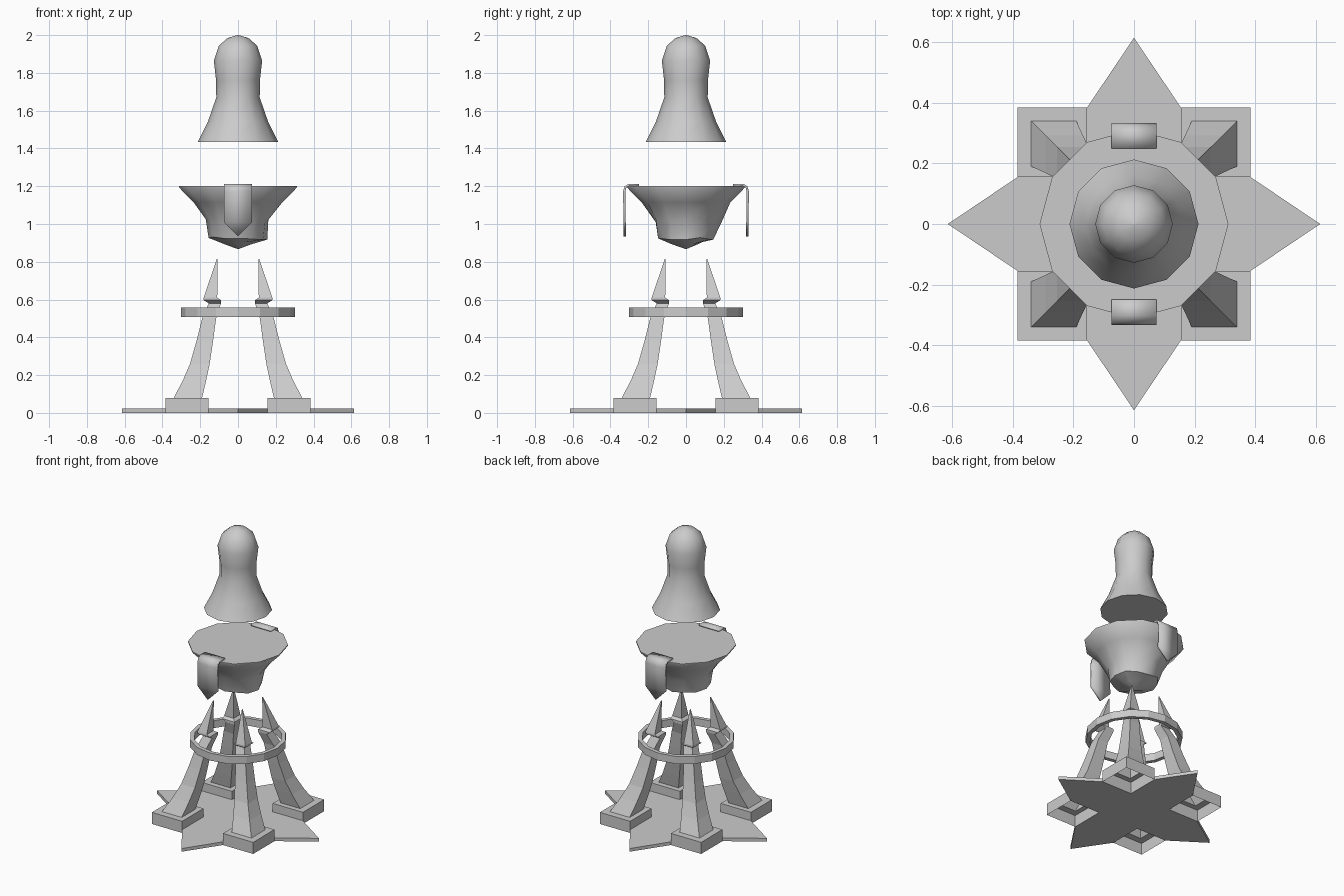
import bpy, math, random
from math import sin, cos, pi

if "Cube" in bpy.data.objects:
    bpy.data.objects.remove(bpy.data.objects["Cube"])

random.seed(4)


def make(name, verts, faces, smooth=None):
    me = bpy.data.meshes.new(name)
    me.from_pydata(verts, [], faces)
    me.update()
    ob = bpy.data.objects.new(name, me)
    bpy.context.scene.collection.objects.link(ob)
    if smooth:
        bpy.ops.object.select_all(action='DESELECT')
        ob.select_set(True)
        bpy.context.view_layer.objects.active = ob
        bpy.ops.object.shade_smooth_by_angle(angle=math.radians(smooth))
    return ob


def prism(name, outline, z0, z1):
    n = len(outline)
    v = [(x, y, z) for z in (z0, z1) for x, y in outline]
    f = [tuple(range(n))[::-1], tuple(range(n, 2 * n))]
    f += [(i, (i + 1) % n, n + (i + 1) % n, n + i) for i in range(n)]
    return make(name, v, f)


def lathe(name, profile, n, smooth, lump=0.0, closed_loop=False):
    """Spin a (radius, z) profile listed from bottom to top."""
    v, f = [], []
    for k, (r, z) in enumerate(profile):
        for i in range(n):
            a = 2 * pi * i / n
            free = lump and 0 < k < 4
            rr = r * (1 + (random.uniform(-lump, lump) if free else 0))
            zz = z + (random.uniform(-.1, .1) * lump if free else 0)
            v.append((rr * cos(a), rr * sin(a), zz))
    m = len(profile)
    for k in range(m if closed_loop else m - 1):
        for i in range(n):
            j, k2 = (i + 1) % n, (k + 1) % m
            f.append((k * n + i, k * n + j, k2 * n + j, k2 * n + i))
    if not closed_loop:
        f.append(tuple(range(n))[::-1])
        f.append(tuple(range((m - 1) * n, m * n)))
    return make(name, v, f, smooth)


# Four-armed pointed base plate
star = []
for q in range(4):
    c, s = round(cos(q * pi / 2)), round(sin(q * pi / 2))
    for x, y in ((.385, -.155), (.615, 0), (.385, .155), (.155, .155)):
        star.append((x * c - y * s, x * s + y * c))
prism("base_plate", star, 0, .022)

# Curved corner legs with block foot, collar and spike: (z, inner, outer)
sections = [(0, .155, .385), (.08, .155, .385), (.08, .19, .34), (.17, .169, .293),
            (.26, .15, .254), (.38, .132, .22), (.5, .116, .19), (.58, .09, .155),
            (.597, .09, .182), (.61, .11, .182), (.815, .108, .112)]
for sx, sy, tag in ((1, 1, "back_right"), (-1, 1, "back_left"),
                    (-1, -1, "front_left"), (1, -1, "front_right")):
    v, f = [], []
    for z, a, b in sections:
        v += [(sx * x, sy * y, z) for x, y in ((a, a), (b, a), (b, b), (a, b))]
    for k in range(len(sections) - 1):
        for i in range(4):
            j = (i + 1) % 4
            f.append((4 * k + i, 4 * k + j, 4 * k + 4 + j, 4 * k + 4 + i))
    top = 4 * len(sections) - 4
    f.append((top, top + 1, top + 2, top + 3))
    if sx * sy < 0:
        f = [q[::-1] for q in f]
    make("leg_" + tag, v, f)

# Hoop binding the legs
lathe("leg_hoop", [(.275, .507), (.302, .507), (.302, .558), (.275, .558)],
      16, None, closed_loop=True)

# Lumpy bowl with flat top
lathe("bowl", [(.004, .868), (.075, .9), (.145, .925), (.175, 1.02),
               (.235, 1.115), (.312, 1.193), (.312, 1.2)], 12, 50, lump=.09)

# Pointed cloth drapes hung over the rim, front and back
for s, tag in ((-1, "front"), (1, "back")):
    path = [(.25, 1.201), (.3, 1.201), (.316, 1.192), (.321, 1.17), (.319, 1.01)]
    w, v, f = .075, [], []
    for y, z in path:
        v += [(-w, s * y, z), (w, s * y, z)]
    for i in range(len(path) - 1):
        f.append((2 * i, 2 * i + 1, 2 * i + 3, 2 * i + 2))
    v.append((0, s * .318, .935))
    f.append((2 * len(path) - 2, 2 * len(path) - 1, 2 * len(path)))
    if s > 0:
        f = [q[::-1] for q in f]
    ob = make("drape_" + tag, v, f, 40)
    mod = ob.modifiers.new("thickness", 'SOLIDIFY')
    mod.thickness = .012
    mod.offset = -1

# Floating smooth bell-shaped top
lathe("bell_top", [(.213, 1.435), (.16, 1.54), (.115, 1.67), (.116, 1.76),
                   (.128, 1.865), (.102, 1.943), (.055, 1.985), (.003, 2.0)], 12, 50)
